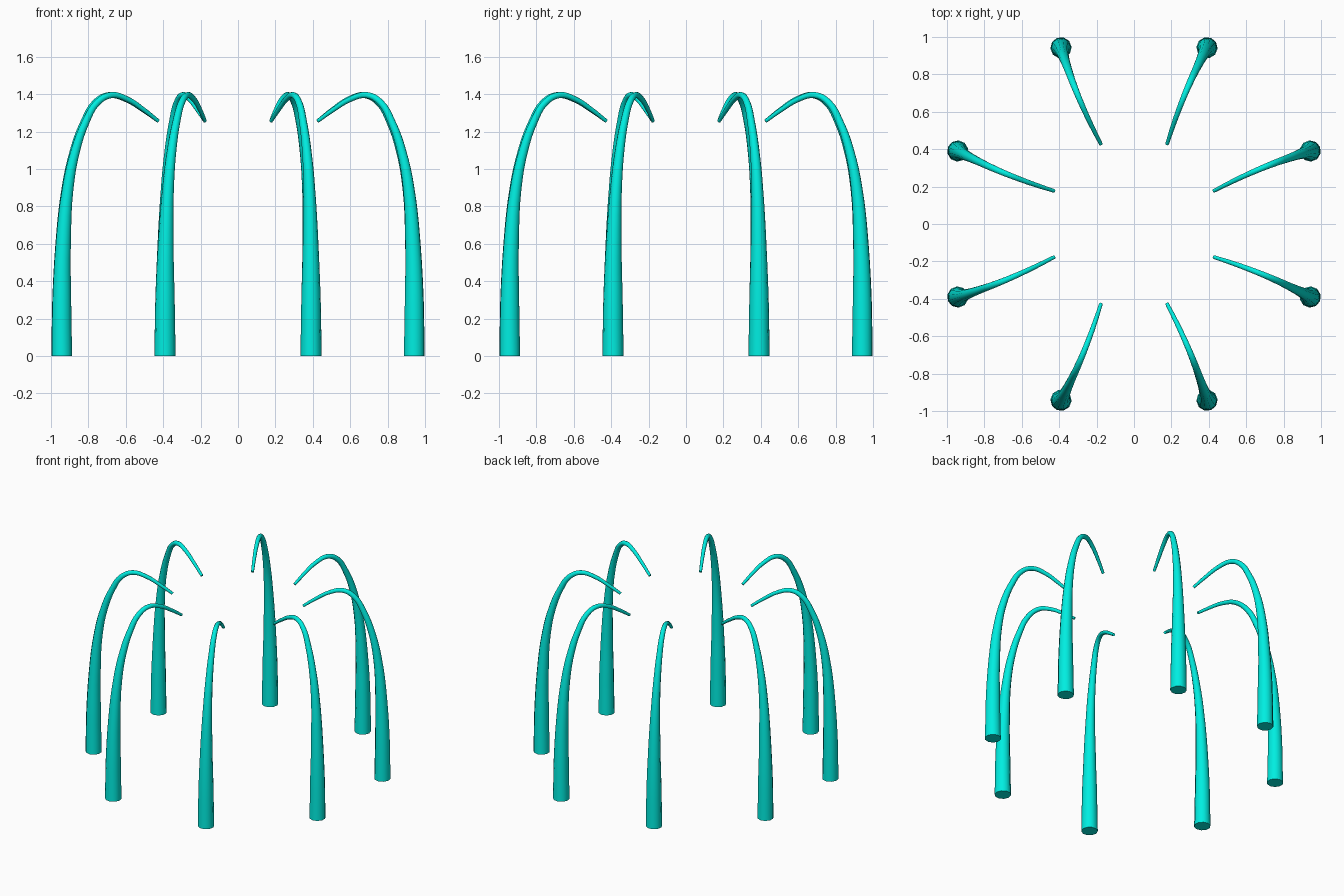
import bpy
from math import radians

if "Cube" in bpy.data.objects:
    bpy.data.objects.remove(bpy.data.objects["Cube"])

COUNT = 8
# Centre line: distance from middle, sideways bow, height, thickness
PATH = [
    (1.020, 0.000, 0.00, 0.0570),
    (1.020, 0.000, 0.30, 0.0520),
    (1.012, 0.001, 0.60, 0.0420),
    (0.986, 0.004, 0.90, 0.0310),
    (0.943, 0.007, 1.10, 0.0250),
    (0.886, 0.010, 1.25, 0.0210),
    (0.820, 0.013, 1.355, 0.0185),
    (0.740, 0.014, 1.395, 0.0165),
    (0.645, 0.012, 1.373, 0.0145),
    (0.550, 0.007, 1.318, 0.0125),
    (0.462, 0.000, 1.257, 0.0100),
]

teal = bpy.data.materials.new("teal")
teal.diffuse_color = (0.0, 0.85, 0.75, 1.0)
teal.use_nodes = True
teal.node_tree.nodes["Principled BSDF"].inputs["Base Color"].default_value = teal.diffuse_color

# One tapered tentacle swept along a curve
curve = bpy.data.curves.new("tentacle_path", 'CURVE')
curve.dimensions = '3D'
curve.bevel_depth = 1.0
curve.bevel_resolution = 3
curve.resolution_u = 4
curve.use_fill_caps = True
spline = curve.splines.new('BEZIER')
spline.bezier_points.add(len(PATH) - 1)
for point, (r, bow, z, thick) in zip(spline.bezier_points, PATH):
    point.co = (r, bow, z)
    point.radius = thick
    point.handle_left_type = point.handle_right_type = 'AUTO'
first = bpy.data.objects.new("tentacle_1", curve)
bpy.context.collection.objects.link(first)
bpy.context.view_layer.objects.active = first
first.select_set(True)
bpy.ops.object.convert(target='MESH')
first = bpy.context.view_layer.objects.active
first.data.materials.clear()
first.data.materials.append(teal)
bpy.ops.object.shade_smooth_by_angle(angle=radians(50))

# Ring of tentacles curling toward the middle
for i in range(COUNT):
    ob = first if i == 0 else first.copy()
    if i:
        ob.name = f"tentacle_{i + 1}"
        bpy.context.collection.objects.link(ob)
    ob.rotation_euler.z = radians(22.5 + i * 360 / COUNT)
